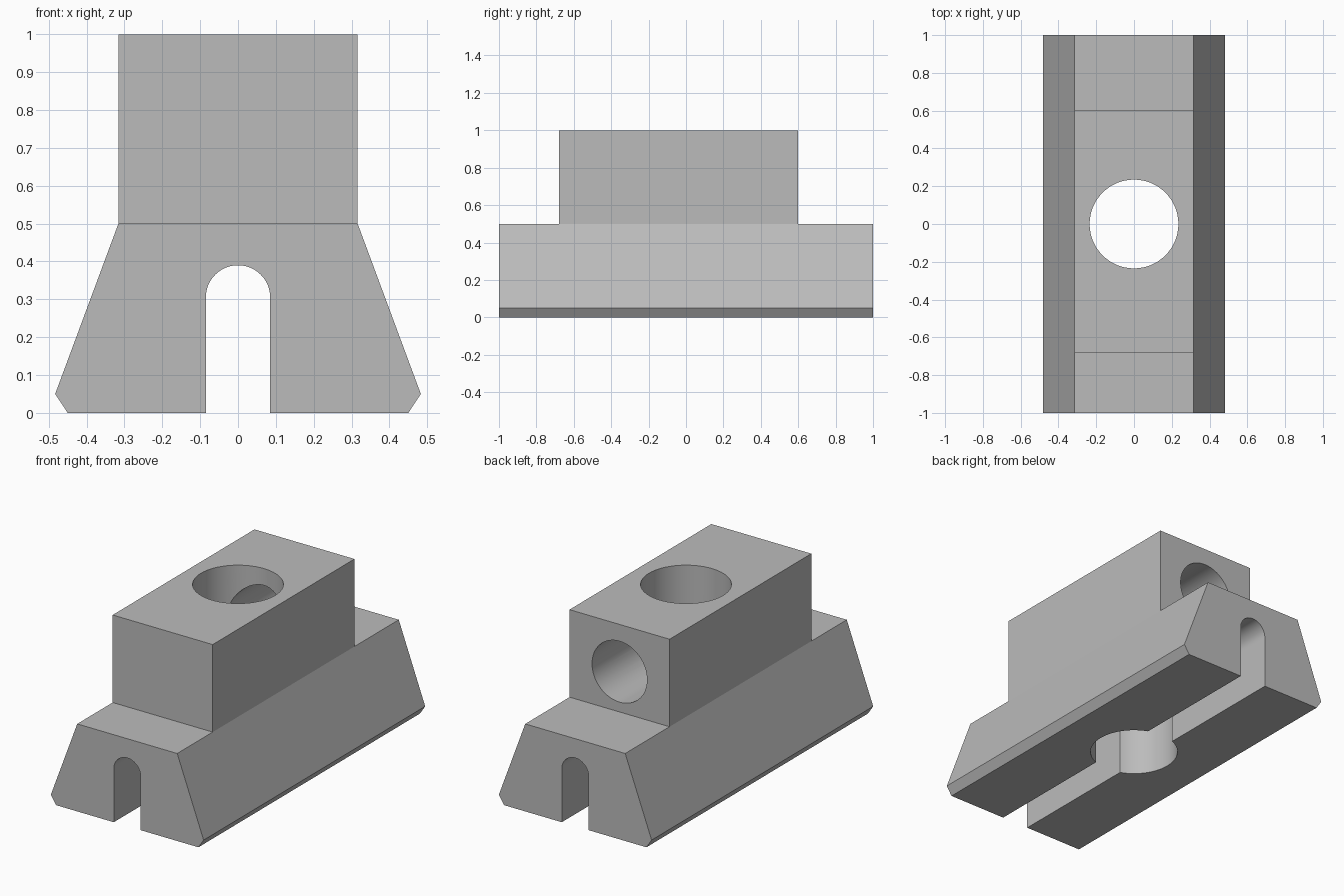
import bpy
import math

cube = bpy.data.objects.get("Cube")
if cube:
    bpy.data.objects.remove(cube, do_unlink=True)

grey = bpy.data.materials.new("plain_grey")
grey.use_nodes = True
colour = (0.5, 0.5, 0.5, 1)
grey.diffuse_color = colour
grey.node_tree.nodes["Principled BSDF"].inputs["Base Color"].default_value = colour


def extrude_profile(name, profile, y0, y1):
    """Prism from an (x, z) outline, running from y0 to y1."""
    n = len(profile)
    verts = [(x, y, z) for y in (y0, y1) for x, z in profile]
    faces = [tuple(range(n)), tuple(reversed(range(n, 2 * n)))]
    faces += [(i, i + n, (i + 1) % n + n, (i + 1) % n) for i in range(n)]
    mesh = bpy.data.meshes.new(name)
    mesh.from_pydata(verts, [], faces)
    mesh.materials.append(grey)
    obj = bpy.data.objects.new(name, mesh)
    bpy.context.collection.objects.link(obj)
    return obj


def cylinder(name, radius, depth, location, tilt=0):
    bpy.ops.mesh.primitive_cylinder_add(
        vertices=64, radius=radius, depth=depth,
        location=location, rotation=(tilt, 0, 0))
    obj = bpy.context.object
    obj.name = name
    obj.data.materials.append(grey)
    return obj


def combine(target, other, operation):
    """Apply a boolean and discard the helper."""
    mod = target.modifiers.new(operation.lower(), 'BOOLEAN')
    mod.operation = operation
    mod.solver = 'EXACT'
    mod.object = other
    bpy.context.view_layer.objects.active = target
    bpy.ops.object.modifier_apply(modifier=mod.name)
    bpy.data.objects.remove(other, do_unlink=True)


# Tapered base with an arched slot along its length
top_w, slot_w, arch_z = 0.316, 0.085, 0.305
right_side = [(-0.45, 0), (-0.483, 0.05), (-top_w, 0.5)]
left_side = [(-x, z) for x, z in reversed(right_side)]
steps = 24
arch = [(slot_w * math.cos(a), arch_z + slot_w * math.sin(a))
        for a in (math.pi * i / steps for i in range(steps + 1))]
outline = right_side + left_side + [(slot_w, 0)] + arch + [(-slot_w, 0)]
body = extrude_profile("clamp_body", outline[::-1], -1, 1)

# Upper block, standing on the base
block = extrude_profile(
    "upper_block",
    [(-top_w, 0.45), (top_w, 0.45), (top_w, 1), (-top_w, 1)], -0.68, 0.6)
combine(body, block, 'UNION')

# Vertical through hole, and rear hole that meets it
combine(body, cylinder("vertical_hole", 0.235, 3, (0, 0, 0.5)), 'DIFFERENCE')
combine(body, cylinder("rear_hole", 0.174, 0.9, (0, 0.55, 0.73), math.pi / 2),
        'DIFFERENCE')

# Smooth bores with crisp edges
bpy.ops.object.select_all(action='DESELECT')
body.select_set(True)
bpy.context.view_layer.objects.active = body
bpy.ops.object.shade_smooth_by_angle(angle=math.radians(20))
